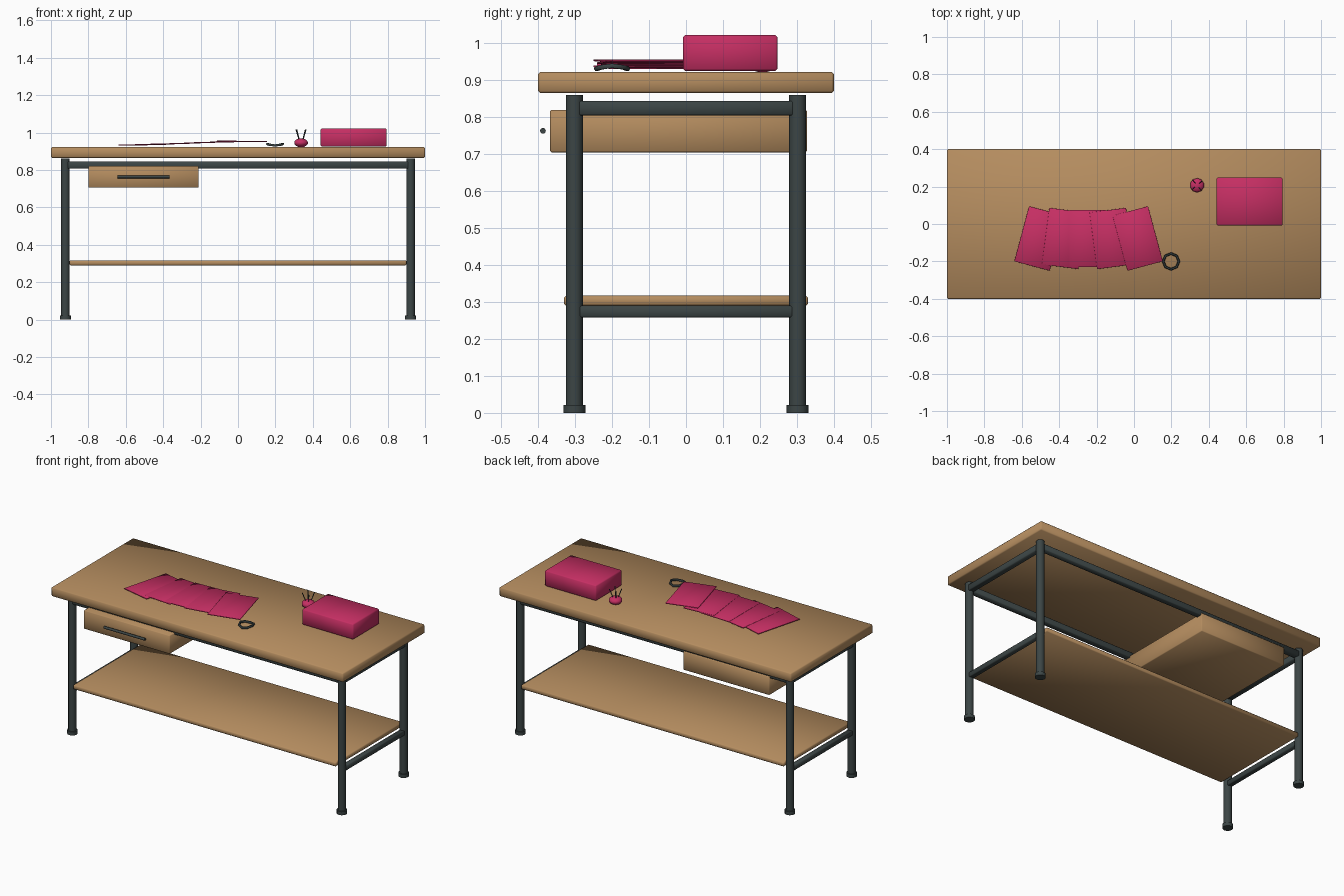
import bpy, math
from mathutils import Vector

if "Cube" in bpy.data.objects:
    bpy.data.objects.remove(bpy.data.objects["Cube"], do_unlink=True)


def material(name, rgb):
    m = bpy.data.materials.new(name)
    m.use_nodes = True
    m.diffuse_color = (*rgb, 1)
    m.node_tree.nodes["Principled BSDF"].inputs["Base Color"].default_value = (*rgb, 1)
    return m


WOOD = material("warm wood", (0.46, 0.265, 0.115))
STEEL = material("dark steel", (0.045, 0.06, 0.06))
FABRIC = material("raspberry fabric", (0.56, 0.028, 0.125))


def finish(name, mat, angle=60):
    ob = bpy.context.object
    ob.name = name
    ob.data.materials.append(mat)
    bpy.ops.object.shade_smooth_by_angle(angle=math.radians(angle))
    return ob


def box(name, mat, x, y, z, bevel=0.005, rot=(0, 0, 0)):
    """Bevelled box from (min, max) ranges."""
    lo, hi = Vector((x[0], y[0], z[0])), Vector((x[1], y[1], z[1]))
    bpy.ops.mesh.primitive_cube_add(size=1, location=(lo + hi) / 2, rotation=rot)
    bpy.context.object.scale = hi - lo
    bpy.ops.object.transform_apply(location=False, rotation=False, scale=True)
    mod = bpy.context.object.modifiers.new("edge", 'BEVEL')
    mod.width = bevel
    mod.segments = 1
    bpy.ops.object.modifier_apply(modifier=mod.name)
    return finish(name, mat)


def rod(name, mat, a, b, r, sides=12):
    """Cylinder between two points."""
    a, b = Vector(a), Vector(b)
    d = b - a
    bpy.ops.mesh.primitive_cylinder_add(
        vertices=sides, radius=r, depth=d.length, location=(a + b) / 2,
        rotation=d.to_track_quat('Z', 'Y').to_euler())
    return finish(name, mat)


# Table top and lower shelf
box("table_top", WOOD, (-1, 1), (-0.4, 0.4), (0.865, 0.922), 0.006)
box("lower_shelf", WOOD, (-0.9, 0.9), (-0.33, 0.33), (0.29, 0.317), 0.005)

# Legs with feet
LX, LY = 0.923, 0.302
for sx, side in ((-1, "right"), (1, "left")):
    for sy, end in ((-1, "front"), (1, "back")):
        x, y = sx * LX, sy * LY
        rod(f"{end}_{side}_leg", STEEL, (x, y, 0.01), (x, y, 0.86), 0.023)
        rod(f"{end}_{side}_foot", STEEL, (x, y, 0), (x, y, 0.022), 0.03)
    # Side rails
    cx = sx * LX
    box(f"{side}_upper_rail", STEEL, (cx - 0.018, cx + 0.018), (-LY, LY), (0.805, 0.844), 0.004)
    box(f"{side}_lower_rail", STEEL, (cx - 0.016, cx + 0.016), (-LY, LY), (0.258, 0.29), 0.004)

# Long rails under the top
for sy, end in ((-1, "front"), (1, "back")):
    cy = sy * LY
    box(f"{end}_upper_rail", STEEL, (-LX, LX), (cy - 0.018, cy + 0.018), (0.807, 0.844), 0.004)

# Drawer and its handle
box("drawer", WOOD, (-0.8, -0.21), (-0.368, 0.327), (0.705, 0.82), 0.004)
rod("drawer_handle", STEEL, (-0.645, -0.387, 0.763), (-0.365, -0.387, 0.763), 0.008, 8)

# Storage box on the table
box("fabric_box", FABRIC, (0.442, 0.795), (-0.008, 0.248), (0.925, 1.022), 0.006)

# Fan of fabric swatches, each lying over the one before
for i, cx in enumerate((-0.506, -0.375, -0.248, -0.12, 0.02)):
    turn = math.radians((i - 2) * 7.5)
    tilt = math.radians(-1.5 if i < 4 else 0.5)
    cz = 0.935 + 0.0045 * i
    box(f"swatch_{i + 1}", FABRIC, (cx - 0.098, cx + 0.098), (-0.23, 0.075),
        (cz - 0.0025, cz + 0.0025), 0.001, (0, tilt, turn))

# Wavy ring
bpy.ops.mesh.primitive_torus_add(major_segments=8, minor_segments=6, major_radius=0.042,
                                 minor_radius=0.007, location=(0.198, -0.2, 0.935))
for v in bpy.context.object.data.vertices:
    v.co.z += 0.004 * math.cos(2 * math.atan2(v.co.y, v.co.x))
finish("wavy_ring", STEEL)

# Pincushion with pins
bpy.ops.mesh.primitive_uv_sphere_add(segments=10, ring_count=7, radius=1, location=(0.337, 0.207, 0.945))
bpy.context.object.scale = (0.039, 0.039, 0.024)
finish("pincushion", FABRIC)
for i in range(4):
    a = math.radians(40 + 90 * i)
    out = Vector((math.cos(a), math.sin(a), 0))
    base = Vector((0.337, 0.207, 0.955))
    rod(f"pin_{i + 1}", STEEL, base + out * 0.012, base + out * 0.035 + Vector((0, 0, 0.06)), 0.0025, 6)
